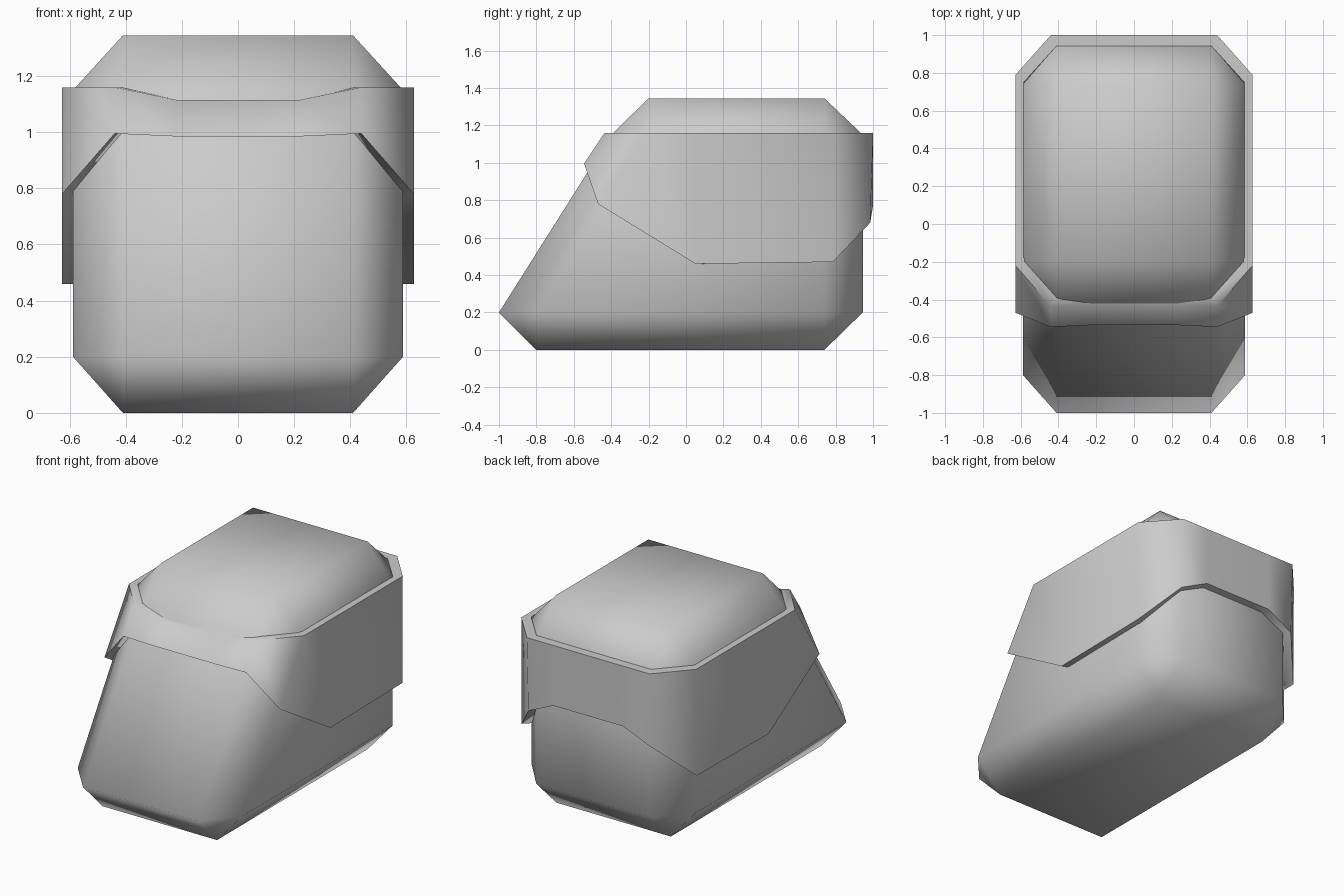
import bpy, bmesh, math

if "Cube" in bpy.data.objects:
    bpy.data.objects.remove(bpy.data.objects["Cube"])


def finish(bm, name):
    bmesh.ops.recalc_face_normals(bm, faces=bm.faces)
    mesh = bpy.data.meshes.new(name)
    bm.to_mesh(mesh)
    bm.free()
    obj = bpy.data.objects.new(name, mesh)
    bpy.context.collection.objects.link(obj)
    bpy.ops.object.select_all(action='DESELECT')
    obj.select_set(True)
    bpy.context.view_layer.objects.active = obj
    bpy.ops.object.shade_smooth_by_angle(angle=math.radians(60))
    return obj


# Body: wedge-fronted block with chamfered edges (three points per corner)
# corner: y on end face, y on side face, z on end/side face, z on top/bottom face
corners = [(-1.0, -0.8, 0.2, 0.0), (0.945, 0.74, 0.2, 0.0),
           (0.945, 0.74, 1.15, 1.345), (-0.4, -0.2, 1.15, 1.345)]
bm = bmesh.new()
for s in (-1, 1):
    for y_end, y_side, z_in, z_out in corners:
        bm.verts.new((s * 0.41, y_end, z_in))
        bm.verts.new((s * 0.588, y_side, z_in))
        bm.verts.new((s * 0.41, y_side, z_out))
bmesh.ops.convex_hull(bm, input=bm.verts)
bmesh.ops.dissolve_limit(bm, angle_limit=0.02, verts=bm.verts, edges=bm.edges)
finish(bm, "body")

# Band: wrapped collar, half outline as x, top (y, z), bottom (y, z)
half = [(0.22, -0.43, 1.115, -0.535, 0.985),
        (0.44, -0.435, 1.16, -0.545, 0.995),
        (0.627, -0.22, 1.16, -0.47, 0.78),
        (0.627, 0.05, 1.16, 0.05, 0.46),
        (0.627, 0.79, 1.16, 0.785, 0.47),
        (0.44, 1.0, 1.16, 0.985, 0.68),
        (0.25, 1.0, 1.16, 1.0, 0.77)]
loop = half + [(-p[0], *p[1:]) for p in reversed(half)]
CY = 0.285


def inset(x, y, z):
    return (x * 0.932, CY + (y - CY) * 0.92, z)


bm = bmesh.new()
rings = []
for x, yt, zt, yb, zb in loop:
    pts = [(x, yt, zt), (x, yb, zb), inset(x, yb, zb), inset(x, yt, zt)]
    rings.append([bm.verts.new(p) for p in pts])
for a, b in zip(rings, rings[1:] + rings[:1]):
    for i in range(4):
        j = (i + 1) % 4
        bm.faces.new((a[i], a[j], b[j], b[i]))
finish(bm, "band")
